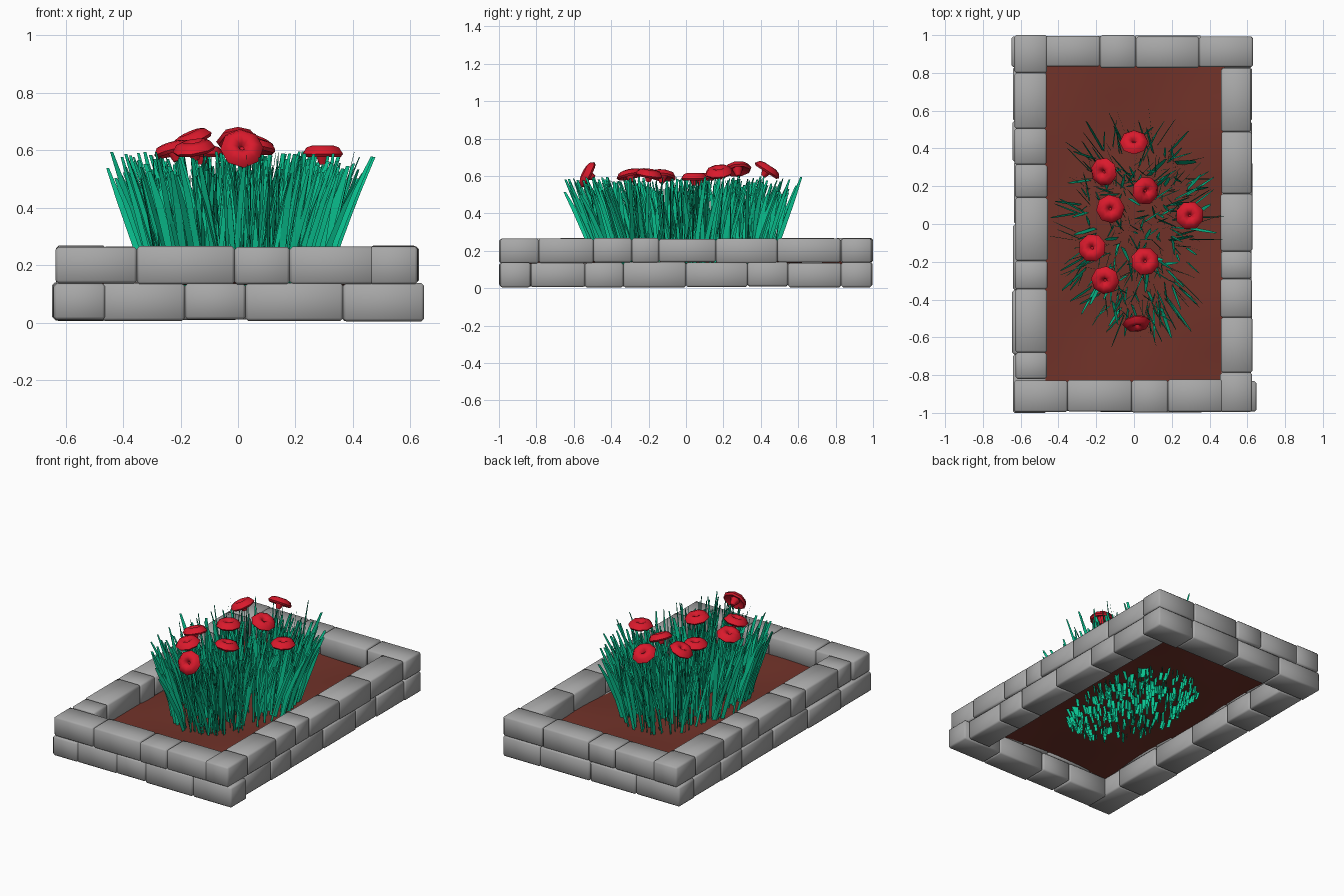
import bpy, bmesh, math, random
from mathutils import Vector, Matrix

if "Cube" in bpy.data.objects:
    bpy.data.objects.remove(bpy.data.objects["Cube"])

random.seed(7)


def material(name, rgb):
    m = bpy.data.materials.new(name)
    m.diffuse_color = (*rgb, 1)
    m.use_nodes = True
    m.node_tree.nodes["Principled BSDF"].inputs["Base Color"].default_value = m.diffuse_color
    return m


STONE = material("grey stone", (0.39, 0.39, 0.39))
SOIL = material("brown soil", (0.165, 0.032, 0.022))
LEAF = material("green leaf", (0.003, 0.54, 0.28))
PETAL = material("red petal", (0.70, 0.010, 0.025))


def finish(name, bm, mat, smooth=False, sharp=None):
    me = bpy.data.meshes.new(name)
    bm.to_mesh(me)
    bm.free()
    for p in me.polygons:
        p.use_smooth = smooth
    if sharp:
        me.set_sharp_from_angle(angle=math.radians(sharp))
    me.materials.append(mat)
    ob = bpy.data.objects.new(name, me)
    bpy.context.collection.objects.link(ob)
    return ob


# Stone bricks: each course is a run of joints along one side
def course(name, axis, inner, outer, z0, z1, joints):
    bm = bmesh.new()
    for a, b in zip(joints, joints[1:]):
        o = outer + random.uniform(-0.005, 0.005)
        i = inner + random.uniform(-0.004, 0.004)
        lo = z0 + random.uniform(-0.004, 0.003)
        hi = z1 + random.uniform(-0.003, 0.003)
        along, across = (a, b), sorted((i, o))
        xs, ys = (along, across) if axis == 'x' else (across, along)
        brick = bmesh.new()
        bmesh.ops.create_cube(brick, size=1)
        for v in brick.verts:
            v.co = (xs[v.co.x > 0], ys[v.co.y > 0], (lo, hi)[v.co.z > 0])
        bmesh.ops.bevel(brick, geom=brick.edges[:], offset=0.010, segments=1,
                        profile=0.5, affect='EDGES')
        tmp = bpy.data.meshes.new("tmp")
        brick.to_mesh(tmp)
        brick.free()
        bm.from_mesh(tmp)
        bpy.data.meshes.remove(tmp)
    finish(name, bm, STONE, True)


TOP, LOW = (0.136, 0.266), (0.008, 0.138)
course("front_top_bricks", 'x', -0.825, -0.994, *TOP, (-0.635, -0.352, -0.012, 0.18, 0.472))
course("back_top_bricks", 'x', 0.83, 0.995, *TOP, (-0.47, -0.18, 0.01, 0.345, 0.63))
course("right_top_bricks", 'y', 0.46, 0.625, *TOP,
       (-0.995, -0.787, -0.495, -0.29, -0.145, 0.16, 0.488, 0.826))
course("left_top_bricks", 'y', -0.46, -0.63, *TOP,
       (-0.82, -0.68, -0.345, -0.195, 0.14, 0.315, 0.505, 0.80, 1.0))
course("front_low_bricks", 'x', -0.83, -0.994, *LOW, (-0.475, -0.185, 0.026, 0.366, 0.648))
course("back_low_bricks", 'x', 0.83, 0.994, *LOW, (-0.648, -0.33, 0.0, 0.36, 0.63))
course("right_low_bricks", 'y', 0.46, 0.625, *LOW,
       (-0.83, -0.54, -0.335, 0.0, 0.33, 0.545, 0.83))
course("left_low_bricks", 'y', -0.46, -0.64, *LOW,
       (-1.0, -0.69, -0.35, 0.0, 0.33, 0.545, 0.83))

# Gently uneven soil bed
bm = bmesh.new()
bmesh.ops.create_grid(bm, x_segments=12, y_segments=20, size=1)
for v in bm.verts:
    x, y = v.co.x * 0.48, v.co.y * 0.85
    v.co = (x, y, 0.14 + 0.012 * math.cos(6 * x + 0.5) * math.cos(7 * y))
finish("soil", bm, SOIL, True)


# Grass: flat strips, roughly edge-on to the lean, that splay out at the top
def blade(bm, base, tip, width, bend, twist):
    d = Vector((tip.x - base.x, tip.y - base.y, 0))
    d = d.normalized() if d.length > 0.001 else Vector((1, 0, 0))
    wide = Matrix.Rotation(twist, 3, 'Z') @ d
    rows = []
    for t, w in ((0, 0.7), (0.4, 1), (0.75, 0.95), (1, 0.45)):
        c = base.lerp(tip, t) - d * bend * math.sin(math.pi * t)
        side = wide * width * w / 2
        rows.append((bm.verts.new(c - side), bm.verts.new(c + side)))
    for (a, b), (c, e) in zip(rows, rows[1:]):
        bm.faces.new((a, b, e, c))


bm = bmesh.new()
for i in range(400):
    r, a = math.sqrt(random.random()), random.uniform(0, math.tau)
    x, y = 0.31 * r * math.cos(a), 0.48 * r * math.sin(a) - 0.01
    tip = Vector((x * 1.38 + random.uniform(-0.08, 0.08),
                  y * 1.25 + random.uniform(-0.08, 0.08),
                  random.uniform(0.50, 0.597)))
    blade(bm, Vector((x, y, 0.085)), tip, random.uniform(0.020, 0.031),
          random.uniform(0.0, 0.025), random.gauss(0, 0.35))

# Flowers: position and facing direction; each has a stalk among the grass
FLOWERS = (
    ((0.0, 0.44, 0.64), (0, 0.55, 0.85)),
    ((-0.165, 0.275, 0.645), (-0.4, -0.1, 0.9)),
    ((0.065, 0.175, 0.63), (0.35, -0.1, 0.9)),
    ((-0.125, 0.08, 0.60), (0, 0, 1)),
    ((0.295, 0.045, 0.60), (0, 0, 1)),
    ((-0.225, -0.125, 0.61), (-0.25, 0.1, 0.95)),
    ((0.06, -0.195, 0.618), (0.1, 0.15, 0.95)),
    ((-0.155, -0.30, 0.615), (-0.15, -0.2, 0.95)),
    ((0.015, -0.535, 0.612), (0.1, -0.88, 0.45)),
)
for (x, y, z), n in FLOWERS:
    blade(bm, Vector((x * 0.8, y * 0.85, 0.10)),
          Vector((x, y, z)) - Vector(n).normalized() * 0.045, 0.016, 0, 0)
finish("grass", bm, LEAF)

# Blossom: eight-sided drooping dome with a small dimple and a short neck
PROFILE = ((0.007, -0.014), (0.015, 0.005), (0.036, 0.017), (0.060, 0.010),
           (0.076, -0.013), (0.067, -0.024), (0.030, -0.008), (0.013, -0.05))
SIDES = 8
for k, (pos, n) in enumerate(FLOWERS):
    bm = bmesh.new()
    rings = []
    for r, z in PROFILE:
        rings.append([bm.verts.new((r * math.cos(math.tau * s / SIDES),
                                    r * math.sin(math.tau * s / SIDES), z))
                      for s in range(SIDES)])
    for low, high in zip(rings, rings[1:]):
        for s in range(SIDES):
            t = (s + 1) % SIDES
            bm.faces.new((low[s], high[s], high[t], low[t]))
    bm.faces.new(rings[0])
    bm.faces.new(rings[-1][::-1])
    turn = Vector(n).normalized().to_track_quat('Z', 'Y').to_matrix().to_4x4()
    bm.transform(Matrix.Translation(pos) @ turn @ Matrix.Rotation(k * 0.3, 4, 'Z'))
    bmesh.ops.recalc_face_normals(bm, faces=bm.faces[:])
    finish("flower_%d" % (k + 1), bm, PETAL, True, 50)
